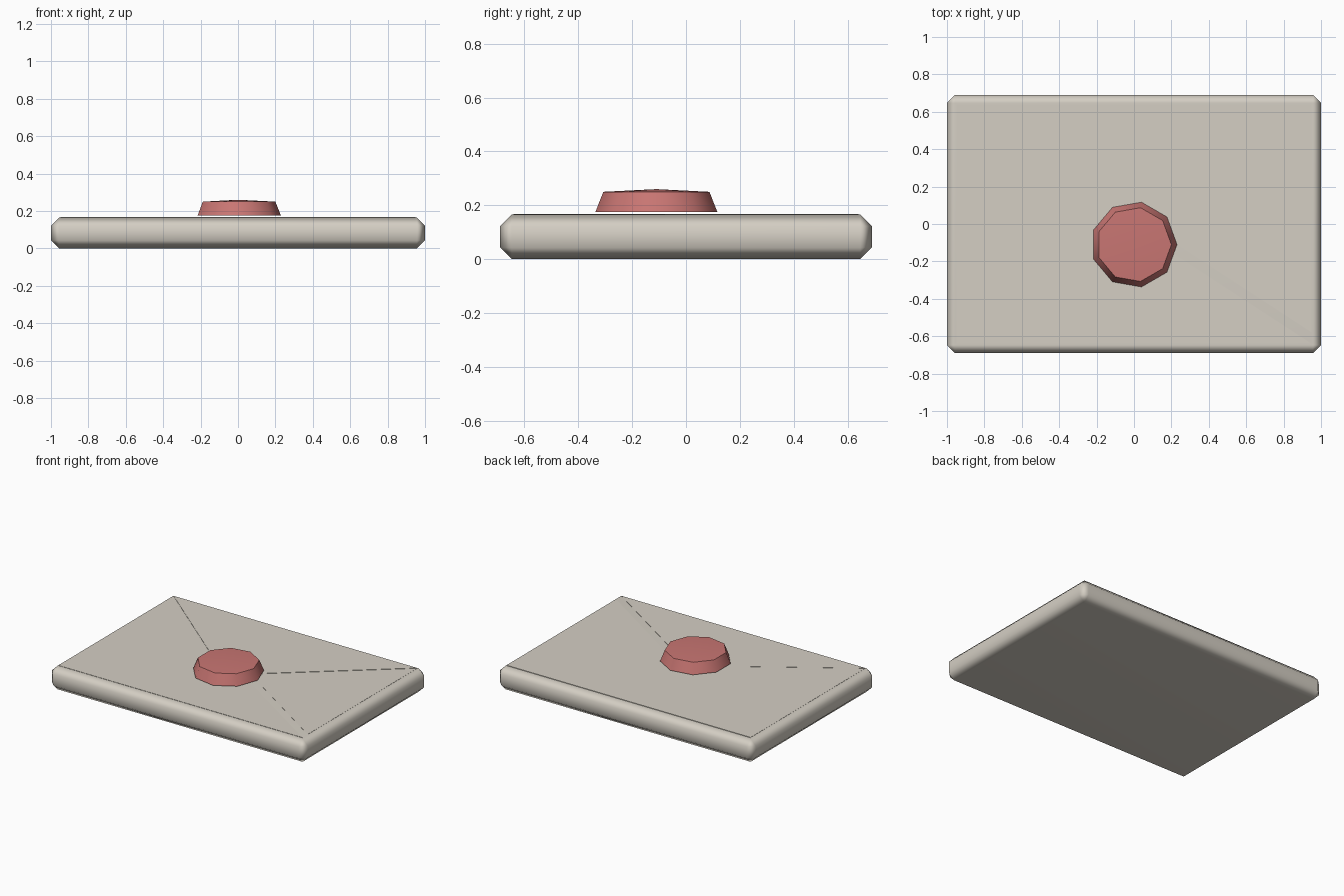
import bpy, bmesh, math
from mathutils import Matrix, Vector

cube = bpy.data.objects.get("Cube")
if cube:
    bpy.data.objects.remove(cube, do_unlink=True)


def material(name, colour):
    mat = bpy.data.materials.new(name)
    mat.use_nodes = True
    mat.diffuse_color = (*colour, 1)
    mat.node_tree.nodes["Principled BSDF"].inputs["Base Color"].default_value = (*colour, 1)
    return mat


def add_object(name, bm, mat, smooth_angle=None):
    bmesh.ops.recalc_face_normals(bm, faces=bm.faces)
    mesh = bpy.data.meshes.new(name)
    bm.to_mesh(mesh)
    bm.free()
    mesh.materials.append(mat)
    obj = bpy.data.objects.new(name, mesh)
    bpy.context.collection.objects.link(obj)
    if smooth_angle:
        bpy.ops.object.select_all(action='DESELECT')
        obj.select_set(True)
        bpy.context.view_layer.objects.active = obj
        bpy.ops.object.shade_smooth_by_angle(angle=math.radians(smooth_angle))
    return obj


def flap(name, outline, height):
    """Thin paper plate lying on the body's top face."""
    bm = bmesh.new()
    face = bm.faces.new([bm.verts.new((x, y, TOP - 0.003)) for x, y in outline])
    extruded = bmesh.ops.extrude_face_region(bm, geom=[face])["geom"]
    verts = [g for g in extruded if isinstance(g, bmesh.types.BMVert)]
    bmesh.ops.translate(bm, verts=verts, vec=Vector((0, 0, 0.003 + height)))
    add_object(name, bm, paper)


paper = material("warm grey paper", (0.66, 0.62, 0.55))
wax = material("red wax", (0.58, 0.18, 0.17))
WIDTH, DEPTH, TOP = 2.0, 1.38, 0.165

# Envelope body: chamfered slab with soft edges
bm = bmesh.new()
bmesh.ops.create_cube(bm, size=1, matrix=Matrix.Translation((0, 0, TOP / 2))
                      @ Matrix.Diagonal((WIDTH, DEPTH, TOP, 1)))
bmesh.ops.bevel(bm, geom=bm.edges[:], offset=0.043, segments=1, affect='EDGES')
body = add_object("envelope_body", bm, paper, 60)
normals = body.modifiers.new("soft_edges", 'WEIGHTED_NORMAL')
normals.keep_sharp = True

# Folded flaps, layered sides, bottom, then top
X, Y = 0.95, 0.64
flap("right_flap", [(-X, -Y), (0, -0.02), (-X, Y)], 0.001)
flap("left_flap", [(X, -Y + 0.06), (X, Y), (0, 0.04)], 0.001)
flap("bottom_flap", [(-X, -Y), (X, -Y), (0, -0.02)], 0.002)
flap("top_flap", [(X, Y), (-X, Y), (0, -0.15)], 0.0035)

# Nine-sided wax seal with a slightly domed top
bm = bmesh.new()
bmesh.ops.create_cone(bm, cap_ends=True, segments=9, radius1=0.23, radius2=0.2, depth=0.075)
lid = max(bm.faces, key=lambda f: f.calc_center_median().z)
bmesh.ops.poke(bm, faces=[lid], offset=0.01)
# Turn the seal so that one corner points along +x
corner = max(bm.verts, key=lambda v: v.co.xy.length)
turn = -math.atan2(corner.co.y, corner.co.x)
bmesh.ops.transform(bm, verts=bm.verts, matrix=Matrix.Translation((0, -0.11, 0.2125))
                    @ Matrix.Rotation(turn, 4, 'Z'))
add_object("wax_seal", bm, wax, 45)
